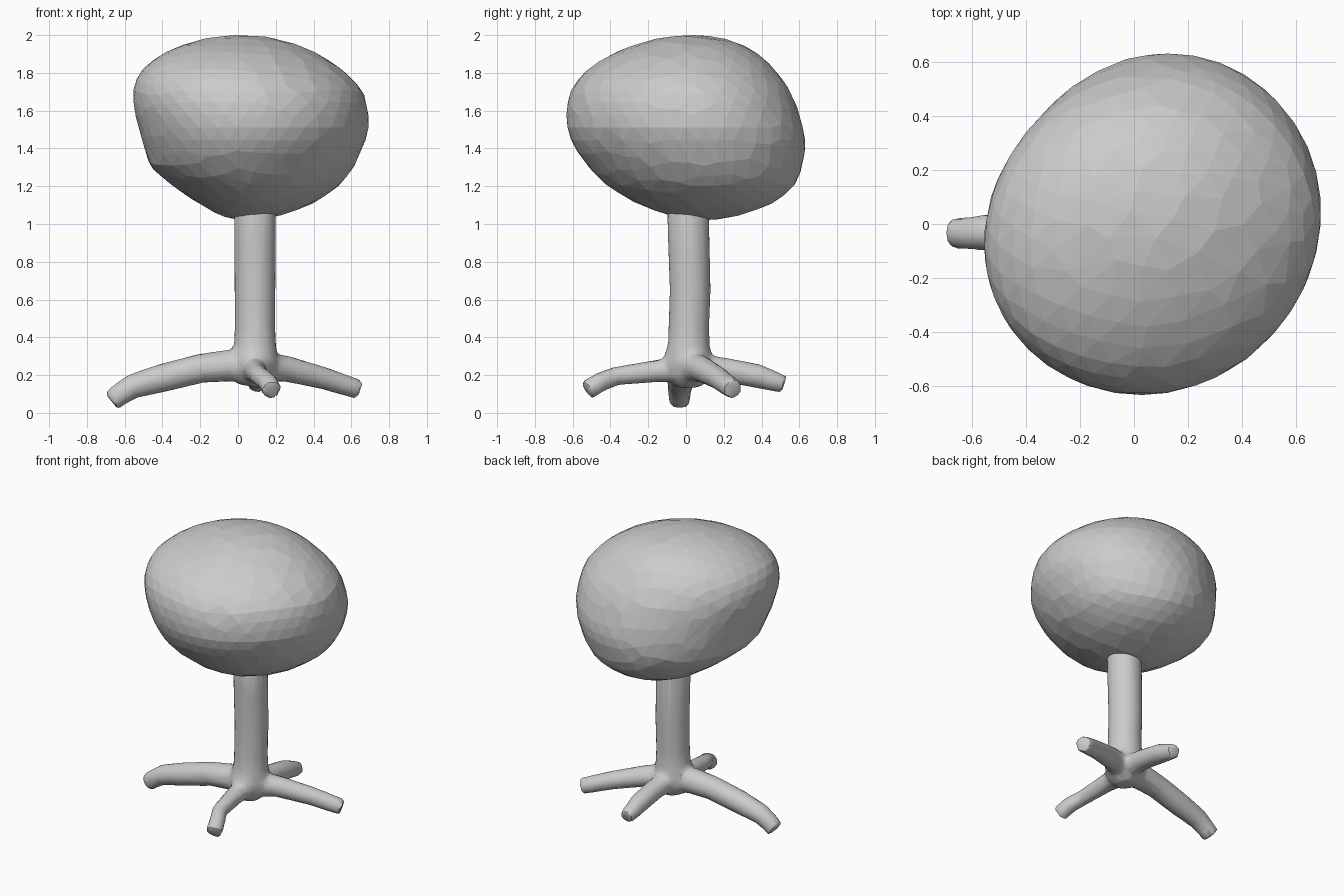
import bpy, bmesh, math
from mathutils import Vector

if "Cube" in bpy.data.objects:
    bpy.data.objects.remove(bpy.data.objects["Cube"])


def add_object(name, bm):
    bmesh.ops.recalc_face_normals(bm, faces=bm.faces)
    mesh = bpy.data.meshes.new(name)
    bm.to_mesh(mesh)
    bm.free()
    obj = bpy.data.objects.new(name, mesh)
    bpy.context.collection.objects.link(obj)
    return obj


def apply_modifiers(obj):
    graph = bpy.context.evaluated_depsgraph_get()
    graph.update()
    mesh = bpy.data.meshes.new_from_object(obj.evaluated_get(graph))
    obj.modifiers.clear()
    obj.data = mesh


def tube(bm, path, sides=14):
    """Closed tube through (x, y, z, radius) points."""
    pts = [Vector(p[:3]) for p in path]
    rings = []
    for i, p in enumerate(path):
        tangent = (pts[min(i + 1, len(pts) - 1)] - pts[max(i - 1, 0)]).normalized()
        ref = Vector((1, 0, 0)) if abs(tangent.z) > 0.9 else Vector((0, 0, 1))
        u = tangent.cross(ref).normalized()
        v = tangent.cross(u)
        rings.append([bm.verts.new(pts[i] + p[3] * (u * math.cos(a) + v * math.sin(a)))
                      for a in (math.tau * k / sides for k in range(sides))])
    for a, b in zip(rings, rings[1:]):
        for k in range(sides):
            n = (k + 1) % sides
            bm.faces.new((a[k], a[n], b[n], b[k]))
    bm.faces.new(rings[0])
    bm.faces.new(rings[-1])


# Trunk and four spreading roots, fused into one skin
bm = bmesh.new()
tube(bm, [(.07, .01, .14, .07), (.08, .01, .20, .12), (.085, .01, .28, .13),
          (.09, .015, .36, .112), (.09, .015, .45, .108), (.09, .022, .65, .109),
          (.09, .015, .9, .111), (.09, .01, 1.12, .111)], 18)
roots = [
    [(.08, 0, .24, .08), (-.06, 0, .25, .085), (-.2, -.01, .235, .078),
     (-.4, -.025, .185, .076), (-.56, -.032, .14, .066), (-.625, -.035, .098, .06),
     (-.67, -.035, .062, .058)],
    [(.1, .01, .24, .085), (.25, .08, .235, .07), (.45, .17, .185, .06), (.635, .25, .125, .053)],
    [(.08, 0, .23, .075), (.09, -.15, .222, .06), (.115, -.37, .195, .05),
     (.155, -.45, .165, .052), (.18, -.525, .12, .054)],
    [(.1, 0, .24, .08), (.1, .2, .228, .066), (.1, .38, .195, .064), (.1, .52, .15, .047)],
]
for path in roots:
    tube(bm, path)
trunk = add_object("trunk_and_roots", bm)
remesh = trunk.modifiers.new("fuse", 'REMESH')
remesh.mode = 'VOXEL'
remesh.voxel_size = 0.016
smooth = trunk.modifiers.new("soften", 'SMOOTH')
smooth.factor = 0.5
smooth.iterations = 4
trunk.modifiers.new("facet", 'DECIMATE').ratio = 0.14
apply_modifiers(trunk)

# Leaf crown: a sphere reshaped to the extents (z, x min, x max, y min, y max)
levels = [
    (1.03, -.04, .14, -.02, .2), (1.05, -.10, .24, -.10, .30), (1.1, -.19, .38, -.24, .44),
    (1.2, -.34, .53, -.41, .57), (1.3, -.46, .61, -.51, .61), (1.4, -.49, .655, -.585, .63),
    (1.5, -.52, .69, -.625, .62), (1.6, -.545, .685, -.63, .59), (1.7, -.553, .66, -.61, .55),
    (1.8, -.52, .57, -.54, .48), (1.9, -.40, .42, -.39, .38), (1.97, -.22, .25, -.20, .24),
]
MID, HALF = 1.51, 0.49


def shape(level):
    z, x0, x1, y0, y1 = level
    t = (z - MID) / HALF
    r = math.sqrt(1 - t * t)
    return t, (x0 + x1) / 2, (x1 - x0) / 2 / r, (y0 + y1) / 2, (y1 - y0) / 2 / r


table = [shape(level) for level in levels]


def lookup(t):
    if t <= table[0][0]:
        return table[0]
    for a, b in zip(table, table[1:]):
        if t <= b[0]:
            f = (t - a[0]) / (b[0] - a[0])
            return [p + (q - p) * f for p, q in zip(a, b)]
    return table[-1]


bm = bmesh.new()
bmesh.ops.create_icosphere(bm, subdivisions=4, radius=1)
for v in bm.verts:
    x, y, t = v.co
    _, cx, sx, cy, sy = lookup(t)
    skew = 1 + 0.04 * math.sin(2 * math.atan2(y, x))
    v.co = (cx + sx * x * skew, cy + sy * y * skew, MID + HALF * t)
crown = add_object("leaf_crown", bm)
crown.modifiers.new("facet", 'DECIMATE').ratio = 0.7
apply_modifiers(crown)
crown.data.shade_flat()

# Soft shading on the bark with crisp root ends
bpy.ops.object.select_all(action='DESELECT')
trunk.select_set(True)
bpy.context.view_layer.objects.active = trunk
bpy.ops.object.shade_smooth_by_angle(angle=math.radians(35))
